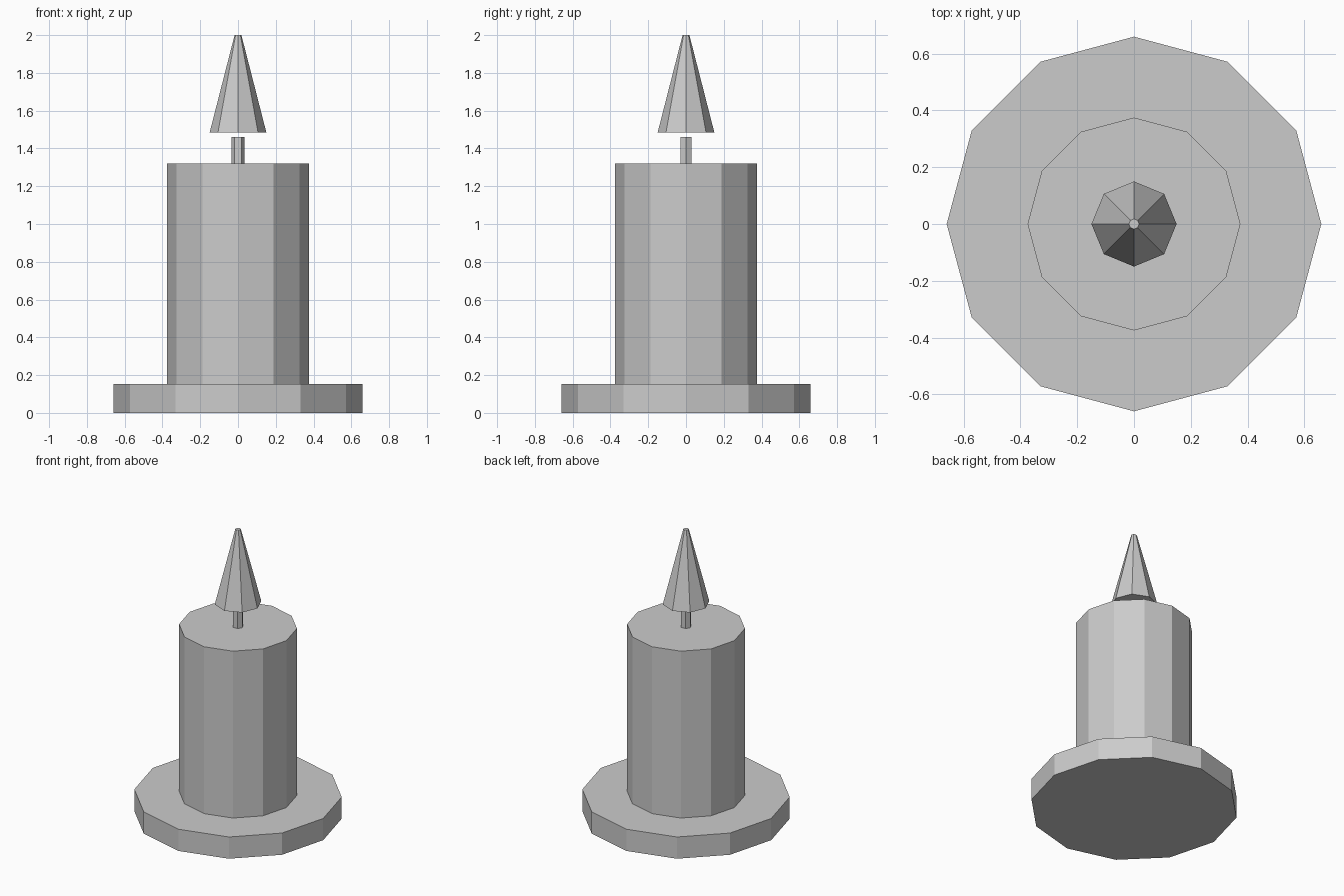
import bpy, bmesh
from math import pi
from mathutils import Matrix

if "Cube" in bpy.data.objects:
    bpy.data.objects.remove(bpy.data.objects["Cube"])


def prism(name, sides, r_bottom, r_top, z0, z1):
    """Flat-shaded, capped frustum with a corner on the +x axis."""
    bm = bmesh.new()
    bmesh.ops.create_cone(bm, cap_ends=True, segments=sides,
                          radius1=r_bottom, radius2=r_top, depth=z1 - z0)
    bmesh.ops.transform(bm, verts=bm.verts,
                        matrix=Matrix.Translation((0, 0, (z0 + z1) / 2)) @ Matrix.Rotation(pi / 2, 4, 'Z'))
    mesh = bpy.data.meshes.new(name)
    bm.to_mesh(mesh)
    bm.free()
    obj = bpy.data.objects.new(name, mesh)
    bpy.context.collection.objects.link(obj)
    return obj


# Dish, wax body, wick and floating flame
prism("base_dish", 12, 0.66, 0.66, 0.0, 0.152)
prism("candle_body", 12, 0.375, 0.375, 0.152, 1.32)
prism("wick", 6, 0.035, 0.035, 1.32, 1.46)
prism("flame", 8, 0.15, 0.018, 1.485, 2.0)
